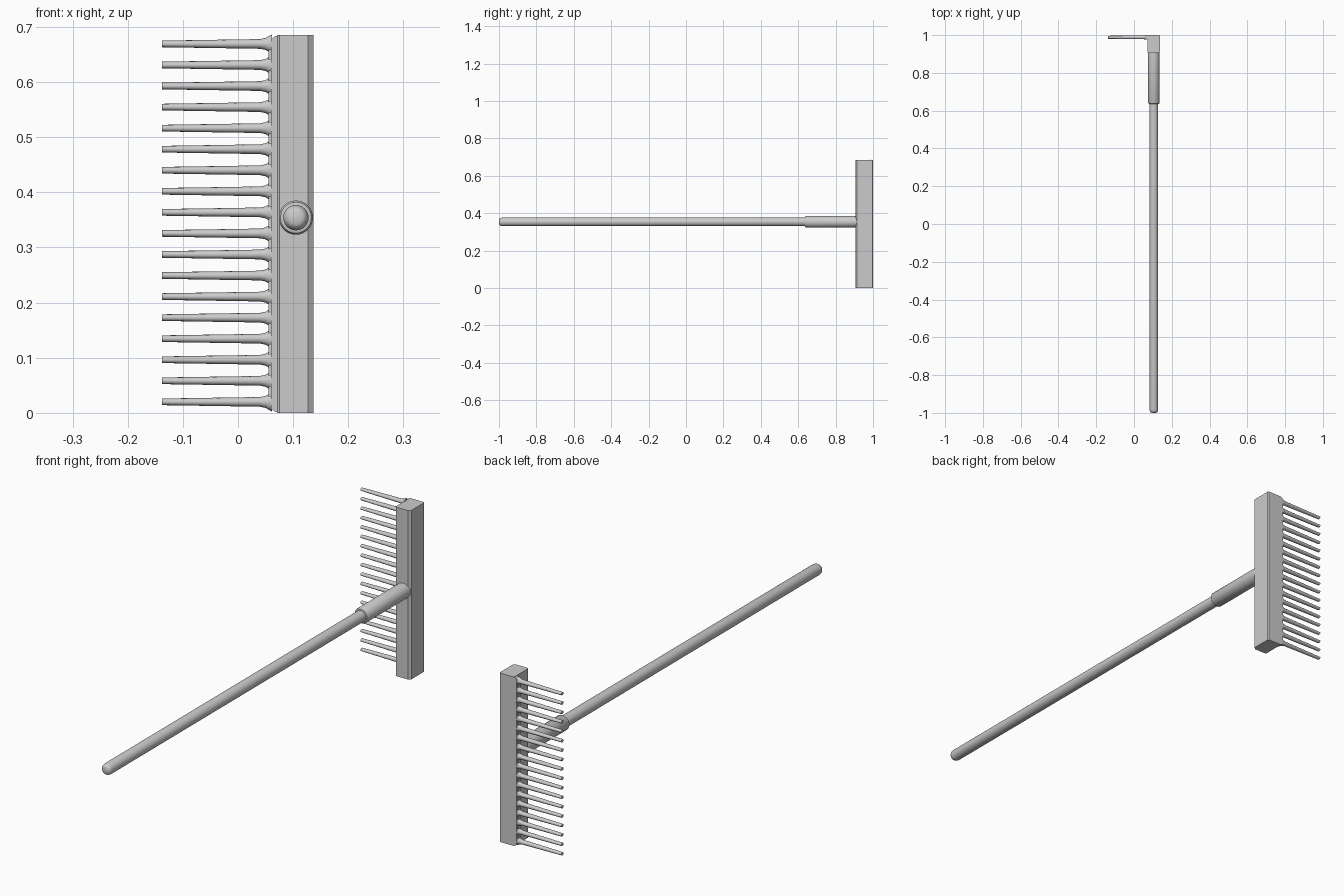
import bpy, bmesh, math

if "Cube" in bpy.data.objects:
    bpy.data.objects.remove(bpy.data.objects["Cube"])

HX, HZ = 0.105, 0.354      # handle axis
TEETH = 18


def finish(name, bm, angle=35):
    bmesh.ops.recalc_face_normals(bm, faces=bm.faces)
    me = bpy.data.meshes.new(name)
    bm.to_mesh(me)
    bm.free()
    ob = bpy.data.objects.new(name, me)
    bpy.context.collection.objects.link(ob)
    bpy.ops.object.select_all(action='DESELECT')
    ob.select_set(True)
    bpy.context.view_layer.objects.active = ob
    bpy.ops.object.shade_smooth_by_angle(angle=math.radians(angle))
    return ob


def loft(bm, rings):
    """Skin a list of closed rings and cap both ends."""
    loops = [[bm.verts.new(p) for p in ring] for ring in rings]
    n = len(loops[0])
    for a, b in zip(loops, loops[1:]):
        for i in range(n):
            j = (i + 1) % n
            bm.faces.new((a[i], a[j], b[j], b[i]))
    bm.faces.new(loops[0])
    bm.faces.new(loops[-1])


def angles(n):
    return [2 * math.pi * i / n for i in range(n)]


def rod(name, profile, n=32):
    """Round part along y from (y, radius) pairs."""
    bm = bmesh.new()
    loft(bm, [[(HX + r * math.cos(a), y, HZ + r * math.sin(a)) for a in angles(n)]
              for y, r in profile])
    return finish(name, bm)


# handle with a softly rounded free end
rod("handle", [(-1.0, 0.012), (-0.997, 0.017), (-0.991, 0.021), (-0.982, 0.023), (0.70, 0.023)])

# socket joining handle to head
rod("socket", [(0.636, 0.025), (0.637, 0.028), (0.642, 0.031), (0.92, 0.031)])

# head bar: chamfered section extruded upwards
section = [(0.071, 0.911), (0.075, 0.906), (0.127, 0.906), (0.137, 0.914),
           (0.137, 0.996), (0.133, 1.0), (0.071, 1.0)]
bm = bmesh.new()
loft(bm, [[(x, y, z) for x, y in section] for z in (0.0, 0.685)])
finish("head_bar", bm, 25)

# thin rail along the back edge that carries the teeth, with sloped ends
outline = [(0.08, 0.002), (0.068, 0.002), (0.055, 0.010),
           (0.055, 0.675), (0.068, 0.683), (0.08, 0.683)]
bm = bmesh.new()
loft(bm, [[(x, y, z) for x, z in outline] for y in (0.976, 0.9995)])
bmesh.ops.bevel(bm, geom=[e for e in bm.edges if all(v.co.x < 0.06 for v in e.verts)],
                offset=0.005, segments=2, affect='EDGES')
finish("tooth_rail", bm)

# tapered teeth, flared at the root: (x, y radius, z radius)
stations = [(-0.138, 0.0080, 0.0060), (0.040, 0.0098, 0.0088),
            (0.050, 0.0102, 0.0108), (0.056, 0.0105, 0.0145), (0.062, 0.0108, 0.0175)]
for k in range(TEETH):
    z = 0.020 + k * (0.649 / (TEETH - 1))
    bm = bmesh.new()
    loft(bm, [[(x, 0.9885 + ry * math.cos(a), z + rz * math.sin(a)) for a in angles(12)]
              for x, ry, rz in stations])
    finish(f"tooth_{k + 1:02d}", bm, 40)
